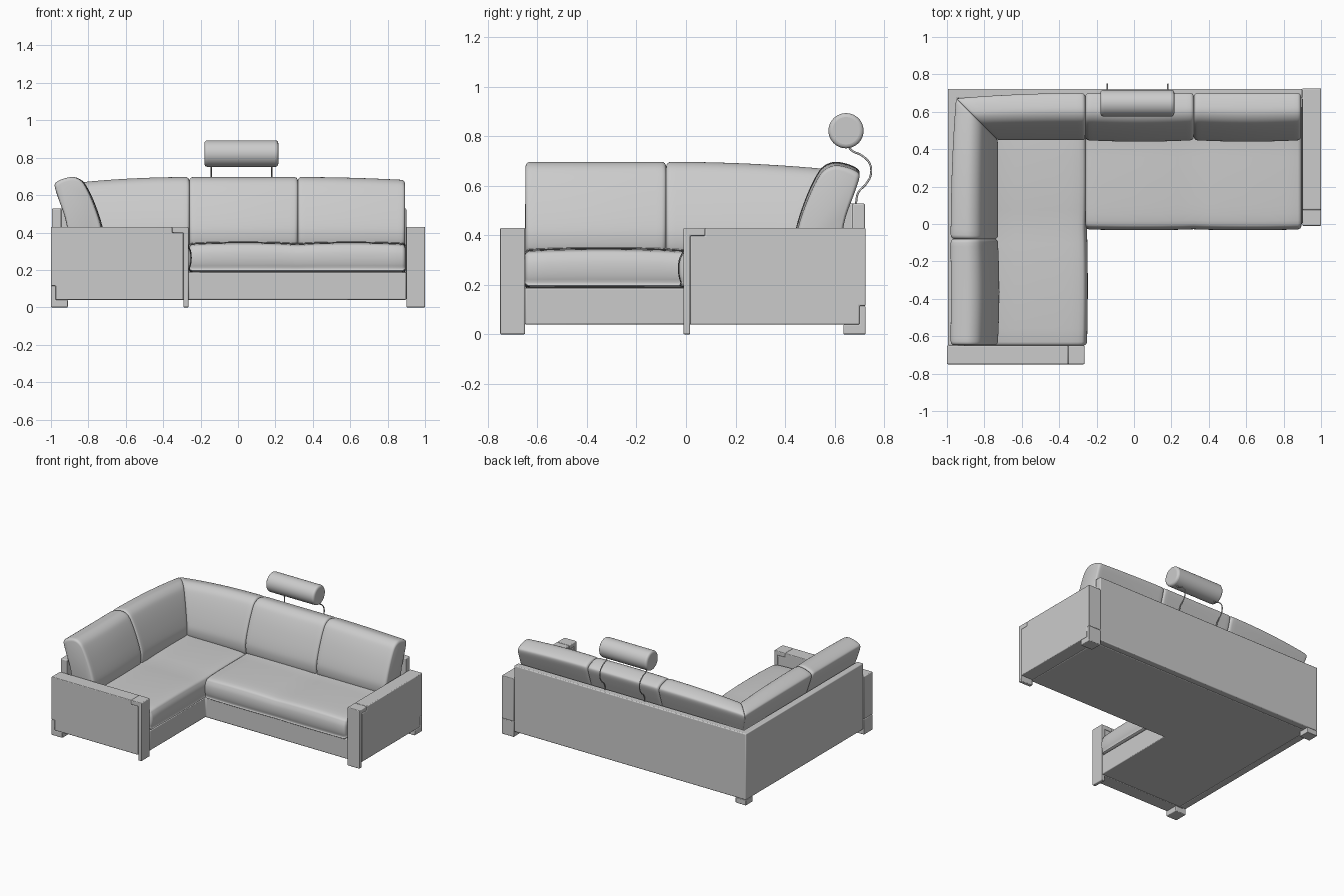
import bpy, bmesh, math
from mathutils import Vector

if "Cube" in bpy.data.objects:
    bpy.data.objects.remove(bpy.data.objects["Cube"])

BX, BY = -0.99, 0.71          # planes behind the left and rear back cushions


def finish(name, bm, angle=40, bevel=0):
    bmesh.ops.recalc_face_normals(bm, faces=bm.faces)
    me = bpy.data.meshes.new(name)
    bm.to_mesh(me)
    bm.free()
    ob = bpy.data.objects.new(name, me)
    bpy.context.collection.objects.link(ob)
    if bevel:
        m = ob.modifiers.new("bevel", 'BEVEL')
        m.width, m.segments, m.limit_method = bevel, 3, 'ANGLE'
    bpy.ops.object.select_all(action='DESELECT')
    ob.select_set(True)
    bpy.context.view_layer.objects.active = ob
    bpy.ops.object.shade_smooth_by_angle(angle=math.radians(angle))
    return ob


def prism(name, pts, lo, hi, place, bevel=0.006):
    """Extrude a polygon (u, v) from w=lo to w=hi; place maps (u, v, w) to xyz."""
    bm = bmesh.new()
    a = [bm.verts.new(place(u, v, lo)) for u, v in pts]
    b = [bm.verts.new(place(u, v, hi)) for u, v in pts]
    bm.faces.new(a)
    bm.faces.new(b)
    for i in range(len(pts)):
        j = (i + 1) % len(pts)
        bm.faces.new((a[i], a[j], b[j], b[i]))
    return finish(name, bm, 30, bevel)


def smooth_loop(pts, n=4):
    """Closed Catmull-Rom curve through the points."""
    P, out = [Vector(p) for p in pts], []
    for i in range(len(P)):
        a, b, c, d = (P[(i + k) % len(P)] for k in (-1, 0, 1, 2))
        for s in range(n):
            t = s / n
            out.append(0.5 * (2 * b + (c - a) * t + (2 * a - 5 * b + 4 * c - d) * t * t
                              + (3 * b - a - 3 * c + d) * t ** 3))
    return out


def loft(name, profile, l0, l1, place, shape, mitre=False):
    """Padded form: profile (depth, z) swept from l0 to l1 with rounded ends."""
    loop = smooth_loop(profile)
    ds, zs = [p.x for p in loop], [p.y for p in loop]
    cd, cz = (max(ds) + min(ds)) / 2, (max(zs) + min(zs)) / 2
    w, h = max(ds) - min(ds), max(zs) - min(zs)
    length = abs((l1(cd) if mitre else l1) - l0)
    ends = [(0, .018), (.002, .011), (.006, .005), (.012, .0015), (.02, 0)]
    secs = [(s / length, r) for s, r in ends]
    secs += [(k / 14, 0) for k in range(1, 14)]
    secs += [(1 - s / length, r * (0.35 if mitre else 1)) for s, r in reversed(ends)]
    bm, rings = bmesh.new(), []
    for t, r in secs:
        ring = []
        for p in loop:
            d = cd + (p.x - cd) * (1 - 2 * r / w)
            z = cz + (p.y - cz) * (1 - 2 * r / h)
            d, z = shape(t, d, z)
            end = l1(d) if mitre else l1
            ring.append(bm.verts.new(place(l0 + t * (end - l0), d, z)))
        rings.append(ring)
    for a, b in zip(rings, rings[1:]):
        for i in range(len(a)):
            j = (i + 1) % len(a)
            bm.faces.new((a[i], a[j], b[j], b[i]))
    bm.faces.new(rings[0])
    bm.faces.new(rings[-1])
    return finish(name, bm, 50)


def rear(l, d, z):
    return (l, BY - d, z)


def left(l, d, z):
    return (BX + d, l, z)


def flat(u, v, w):
    return (u, v, w)


# L-shaped base and the upholstered back shell around it
prism("base", [(-0.945, -0.65), (-0.265, -0.65), (-0.265, 0), (0.90, 0), (0.90, 0.672),
               (-0.945, 0.672)], 0.04, 0.188, flat)
prism("back_shell", [(-0.995, -0.65), (-0.945, -0.65), (-0.945, 0.672), (0.90, 0.672),
                     (0.90, 0.722), (-0.995, 0.722)], 0.04, 0.528, flat)
prism("corner_foot", [(-0.995, 0.64), (-0.91, 0.64), (-0.91, 0.722), (-0.995, 0.722)],
      0, 0.04, flat, 0.004)

# Armrests: panel, front post with cap, rear foot
arm_parts = {
    "panel": [(.027, .04), (.71, .04), (.71, .115), (.735, .115), (.735, .43), (.087, .43),
              (.087, .398), (.027, .398)],
    "post": [(0, 0), (.027, 0), (.027, .398), (.087, .398), (.087, .43), (0, .43)],
    "rear_foot": [(.645, 0), (.735, 0), (.735, .115), (.71, .115), (.71, .04), (.645, .04)],
}
for part, pts in arm_parts.items():
    prism("right_arm_" + part, pts, 0.90, 1.0, lambda u, v, w: (w, u - 0.01, v), 0.005)
    prism("left_arm_" + part, pts, -0.75, -0.65, lambda u, v, w: (-0.265 - u, w, v), 0.005)

# Seats with a rounded front edge and two soft humps
seat = [(.1, .19), (.4, .19), (.70, .19), (.728, .21), (.738, .26), (.728, .31), (.69, .334),
        (.5, .34), (.3, .34), (.1, .34)]


def seat_shape(t, d, z):
    hump = abs(math.sin(2 * math.pi * t)) ** 0.7
    return (d + 0.005 * hump * (d > 0.5), z + 0.009 * hump * max(0, (z - .19) / .15))


loft("long_seat", seat, -0.26, 0.895, rear, seat_shape)
loft("side_seat", seat, -0.65, 0.62, left, seat_shape)

# Leaning back cushions, two of them mitred together in the corner
back = [(.245, .325), (.262, .39), (.250, .46), (.215, .56), (.178, .64), (.150, .678),
        (.11, .696), (.065, .690), (.022, .672), (.010, .648), (.03, .58), (.065, .48),
        (.10, .34), (.17, .32)]


def back_shape(drop=0.0, corner=False):
    def f(t, d, z):
        k = t * t
        if corner:
            d += 0.03 * k * max(0, 1 - d / 0.25)
        else:
            d += 0.008 * math.sin(math.pi * t) * min(1, max(0, d / 0.2))
        return d, z - drop * k * (z - 0.32) / 0.38
    return f


loft("rear_cushion_middle", back, -0.26, 0.32, rear, back_shape())
loft("rear_cushion_right", back, 0.32, 0.893, rear, back_shape(0.016))
loft("side_cushion_front", back, -0.648, -0.08, left, back_shape())
loft("corner_cushion_rear", back, -0.26, lambda d: BX + d, rear, back_shape(0.032, True), True)
loft("corner_cushion_side", back, -0.08, lambda d: BY - d, left, back_shape(0.032, True), True)

# Headrest roll
R = 0.071
bpy.ops.mesh.primitive_cylinder_add(vertices=48, radius=R, depth=0.395,
                                    location=(0.018, 0.646, 0.822),
                                    rotation=(0, math.pi / 2, 0))
roll = bpy.context.object
roll.name = "headrest_roll"
m = roll.modifiers.new("bevel", 'BEVEL')
m.width, m.segments, m.limit_method, m.angle_limit = 0.016, 4, 'ANGLE', math.radians(40)
bpy.ops.object.shade_smooth_by_angle(angle=math.radians(40))

# Bent rods carrying the headrest
rod = [(.65, .77), (.668, .743), (.71, .722), (.741, .69), (.746, .645), (.725, .605),
       (.697, .575), (.687, .535), (.687, .48)]
for side, x in (("left", -0.143), ("right", 0.181)):
    cu = bpy.data.curves.new("headrest_rod_" + side, 'CURVE')
    cu.dimensions, cu.bevel_depth, cu.bevel_resolution = '3D', 0.004, 2
    cu.resolution_u, cu.use_fill_caps = 6, True
    sp = cu.splines.new('BEZIER')
    sp.bezier_points.add(len(rod) - 1)
    for bp, (y, z) in zip(sp.bezier_points, rod):
        bp.co = (x, y, z)
        bp.handle_left_type = bp.handle_right_type = 'AUTO'
    bpy.context.collection.objects.link(bpy.data.objects.new("headrest_rod_" + side, cu))
